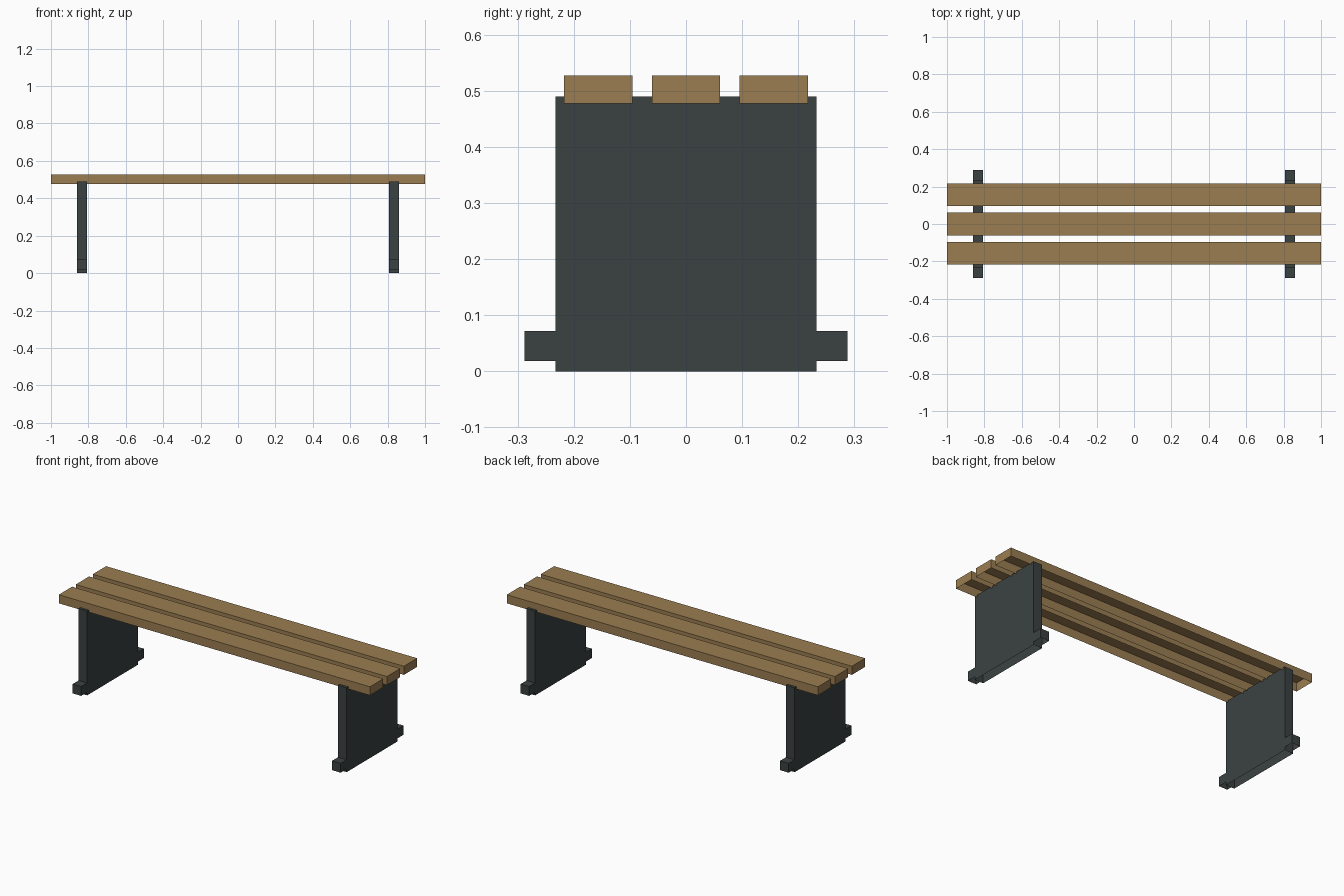
import bpy
import bmesh
from mathutils import Vector

if "Cube" in bpy.data.objects:
    bpy.data.objects.remove(bpy.data.objects["Cube"])


def material(name, rgb):
    m = bpy.data.materials.new(name)
    m.diffuse_color = (*rgb, 1.0)
    m.use_nodes = True
    m.node_tree.nodes["Principled BSDF"].inputs["Base Color"].default_value = m.diffuse_color
    return m


wood = material("brown wood", (0.327, 0.205, 0.083))
metal = material("dark grey metal", (0.044, 0.053, 0.053))


def open_box(name, lo, hi, mat):
    """Box from corner lo to corner hi with an open underside."""
    lo, hi = Vector(lo), Vector(hi)
    bm = bmesh.new()
    bmesh.ops.create_cube(bm, size=1.0)
    for v in bm.verts:
        v.co = Vector([(lo[i] + hi[i]) / 2 + v.co[i] * (hi[i] - lo[i]) for i in range(3)])
    bm.normal_update()
    under = [f for f in bm.faces if f.normal.z < -0.5]
    bmesh.ops.delete(bm, geom=under, context='FACES_ONLY')
    mesh = bpy.data.meshes.new(name)
    bm.to_mesh(mesh)
    bm.free()
    mesh.materials.append(mat)
    obj = bpy.data.objects.new(name, mesh)
    bpy.context.collection.objects.link(obj)
    return obj


# Three seat slats
for label, y in (("front", -0.156), ("middle", 0.0), ("back", 0.156)):
    open_box(label + "_seat_slat", (-1, y - 0.061, 0.477), (1, y + 0.061, 0.527), wood)

# Leg panels with a foot bar crossing each one
for label, x in (("left", -0.834), ("right", 0.834)):
    x0, x1 = x - 0.0275, x + 0.0275
    open_box(label + "_leg_panel", (x0, -0.233, 0), (x1, 0.233, 0.49), metal)
    open_box(label + "_foot_bar", (x0, -0.288, 0.018), (x1, 0.288, 0.072), metal)
